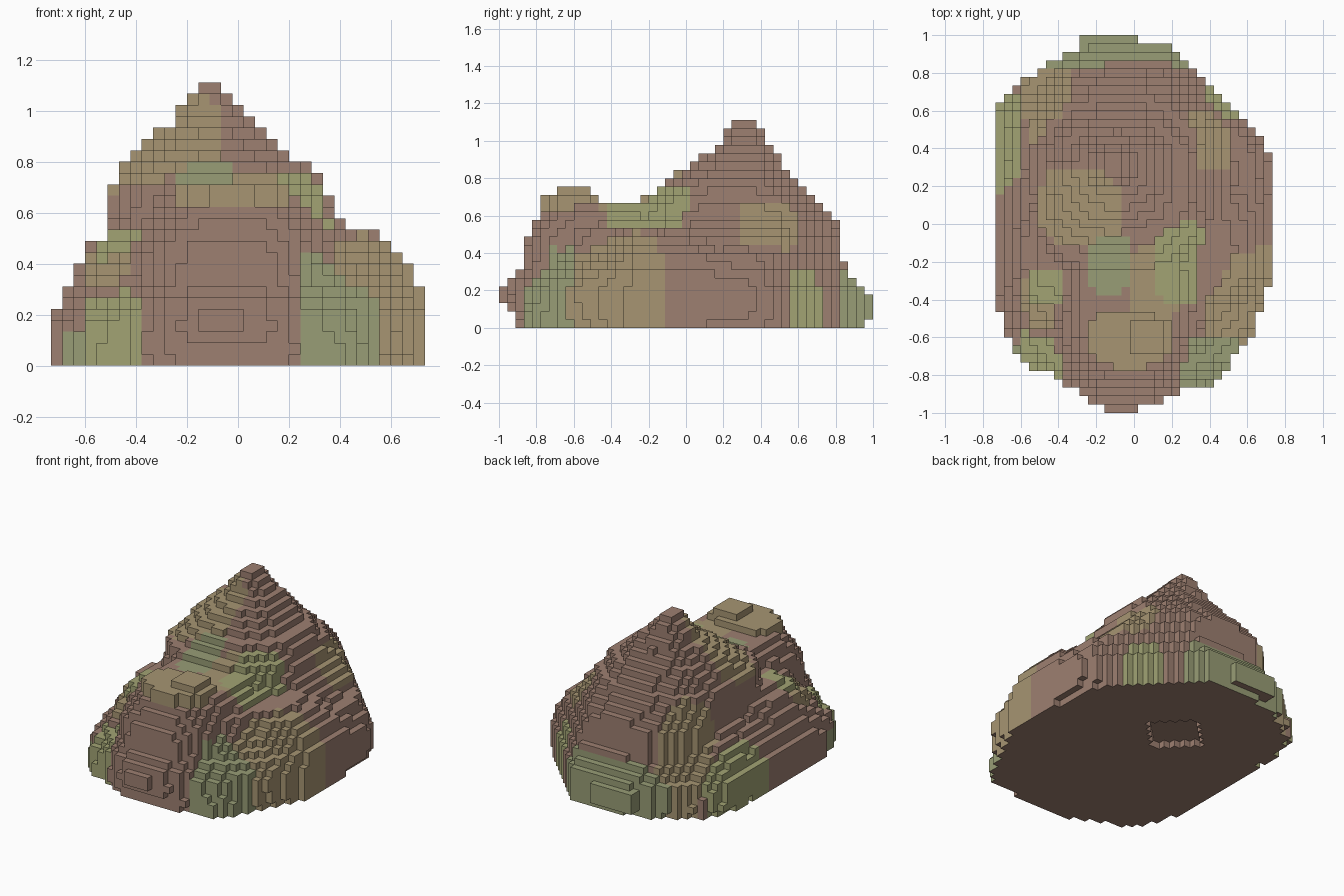
import bpy, bmesh

V = 2 / 45                      # block size
NX, NY, NZ = 16, 22, 25         # half counts in x and y, layers in z

# Each mass is a stack of rounded outlines: (z, x0, x1, y0, y1)
base = [(0, -.73, .69, -.90, .94), (.07, -.74, .73, -.91, .97), (.2, -.74, .74, -.90, .96),
        (.25, -.70, .73, -.85, .92), (.31, -.66, .69, -.77, .87), (.38, -.58, .64, -.64, .84)]
peak = [(0, -.58, .62, -.3, .84), (.49, -.53, .52, -.28, .84), (.56, -.52, .41, -.3, .8),
        (.6, -.515, .38, -.28, .76), (.69, -.51, .35, -.24, .68)]
summit = [(.69, -.51, .35, -.24, .68), (.78, -.45, .30, -.11, .59),
          (.82, -.41, .21, -.05, .56), (.95, -.27, .08, .14, .46), (1.05, -.2, -.035, .22, .42),
          (1.12, -.155, -.067, .24, .38)]
front_hill = [(0, -.5, .4, -.9, 0), (.1, -.46, .36, -.95, 0), (.15, -.44, .35, -.96, 0),
              (.25, -.42, .34, -.95, 0), (.31, -.41, .33, -.89, 0),
              (.48, -.40, .32, -.86, -.05), (.6, -.33, .28, -.79, -.05), (.66, -.28, .24, -.76, -.05),
              (.67, -.25, .2, -.77, -.46), (.71, -.24, .19, -.76, -.46),
              (.72, -.04, .17, -.7, -.5), (.76, -.03, .16, -.7, -.5)]
front_toe = [(.13, -.17, .04, -1.01, -.5), (.22, -.17, .04, -1.01, -.5)]
back_toe = [(.05, -.31, .04, .5, 1.01), (.18, -.31, .04, .5, 1.01)]
left_bump = [(0, -.70, 0, .1, .8), (.07, -.74, 0, .1, .8), (.2, -.74, 0, .12, .75), (.4, -.6, 0, .2, .6)]
right_spur = [(0, .1, .73, -.6, .4), (.29, .1, .74, -.5, .35), (.33, .1, .70, -.47, .33),
              (.38, .1, .69, -.45, .27), (.47, .1, .61, -.4, .15), (.54, .1, .48, -.35, .05)]
right_gully = [(0, .03, .56, -.89, 0), (.15, .03, .54, -.85, 0), (.3, 0, .47, -.74, 0),
               (.53, 0, .38, -.62, 0), (.58, 0, .32, -.48, 0)]
left_spur = [(0, -.73, -.1, -.80, .3), (.18, -.73, -.1, -.76, .3), (.3, -.67, -.1, -.62, .3),
             (.4, -.62, -.15, -.53, .2), (.48, -.58, -.2, -.42, .1), (.55, -.47, -.18, -.32, .05)]
masses = [(base, 2.5), (peak, 2.8), (summit, 2.3), (front_hill, 2.6), (front_toe, 6), (back_toe, 6),
          (left_bump, 2.5), (right_spur, 2.4), (right_gully, 2.4), (left_spur, 2.3)]


def inside(mass, n, x, y, z):
    if x + y > 1.12 - .5 * max(0, z - .2):      # slanted back right corner
        return False
    for a, b in zip(mass, mass[1:]):
        if a[0] <= z <= b[0]:
            t = (z - a[0]) / (b[0] - a[0])
            x0, x1, y0, y1 = (p + (q - p) * t for p, q in zip(a[1:], b[1:]))
            u = abs(2 * x - x0 - x1) / (x1 - x0)
            w = abs(2 * y - y0 - y1) / (y1 - y0)
            return u ** n + w ** n <= 1
    return False


# Fill the block grid
blocks = set()
for i in range(-NX, NX + 1):
    for j in range(-NY, NY + 1):
        for k in range(NZ):
            p = (i * V, j * V, (k + .5) * V)
            if any(inside(m, n, *p) for m, n in masses):
                blocks.add((i, j, k))
# Shallow recess under the peak
for i in range(-6, 4):
    for j in range(3, 12):
        if abs(i + 1.5) + abs(j - 7) < 5:
            blocks.discard((i, j, 0))

# Colour patches: (material, x0, x1, y0, y1, z0, z1)
BROWN, TAN, OLIVE, GREEN = range(4)
patches = [
    (GREEN, .25, .57, -1.0, -.57, -.7, .58), (TAN, .33, .9, -.66, -.1, -.5, .52),
    (GREEN, -.9, -.58, -.9, -.45, -.3, .16), (OLIVE, -.62, -.38, -1.0, -.52, -.4, .32),
    (GREEN, -.55, .42, .81, 1.1, -.4, .37), (OLIVE, .36, .8, .54, .9, -.4, .36),
    (OLIVE, -.9, -.55, .17, .7, -.4, .4), (TAN, -.58, -.32, .43, .9, -.4, .7),
    (TAN, .28, .55, .28, .62, .42, .68), (TAN, -.25, .21, -.8, -.43, .61, .9),
    (OLIVE, .12, .37, -.42, .02, .5, .78), (GREEN, -.23, -.02, -.38, -.06, .6, .83),
    (TAN, -.02, .25, -.5, -.08, .55, .75), (TAN, -.5, -.06, -.1, .3, .58, 1.1),
    (OLIVE, -.57, -.38, -.43, -.23, .35, .6), (TAN, -.6, -.42, -.6, -.28, .3, .6)]


def colour_at(p):
    for mat, *r in patches:
        if sum((abs(2 * p[a] - r[2*a] - r[2*a+1]) / (r[2*a+1] - r[2*a])) ** 4 for a in range(3)) <= 1:
            return mat
    return BROWN


# Skin the exposed block sides
bm = bmesh.new()
verts = {}


def corner(c):
    if c not in verts:
        verts[c] = bm.verts.new(((c[0] - .5) * V, (c[1] - .5) * V, c[2] * V))
    return verts[c]


for b in sorted(blocks):
    centre = (b[0] * V, b[1] * V, (b[2] + .5) * V)
    for axis in range(3):
        for side in (0, 1):
            near = list(b)
            near[axis] += 2 * side - 1
            if tuple(near) in blocks:
                continue
            u, w = (axis + 1) % 3, (axis + 2) % 3
            loop = []
            for du, dw in ((0, 0), (1, 0), (1, 1), (0, 1)):
                c = list(b)
                c[axis] += side
                c[u] += du
                c[w] += dw
                loop.append(corner(tuple(c)))
            f = bm.faces.new(loop if side else loop[::-1])
            f.material_index = BROWN if axis == 2 and side == 0 else colour_at(centre)

mesh = bpy.data.meshes.new("rock_mound")
bm.to_mesh(mesh)
bm.free()
for name, rgb in (("brown_rock", (.34, .215, .165)), ("tan_rock", (.385, .30, .17)),
                  ("olive_moss", (.36, .37, .175)), ("green_moss", (.315, .34, .18))):
    m = bpy.data.materials.new(name)
    m.diffuse_color = (*rgb, 1)
    mesh.materials.append(m)
mound = bpy.data.objects.new("rock_mound", mesh)
bpy.context.collection.objects.link(mound)
